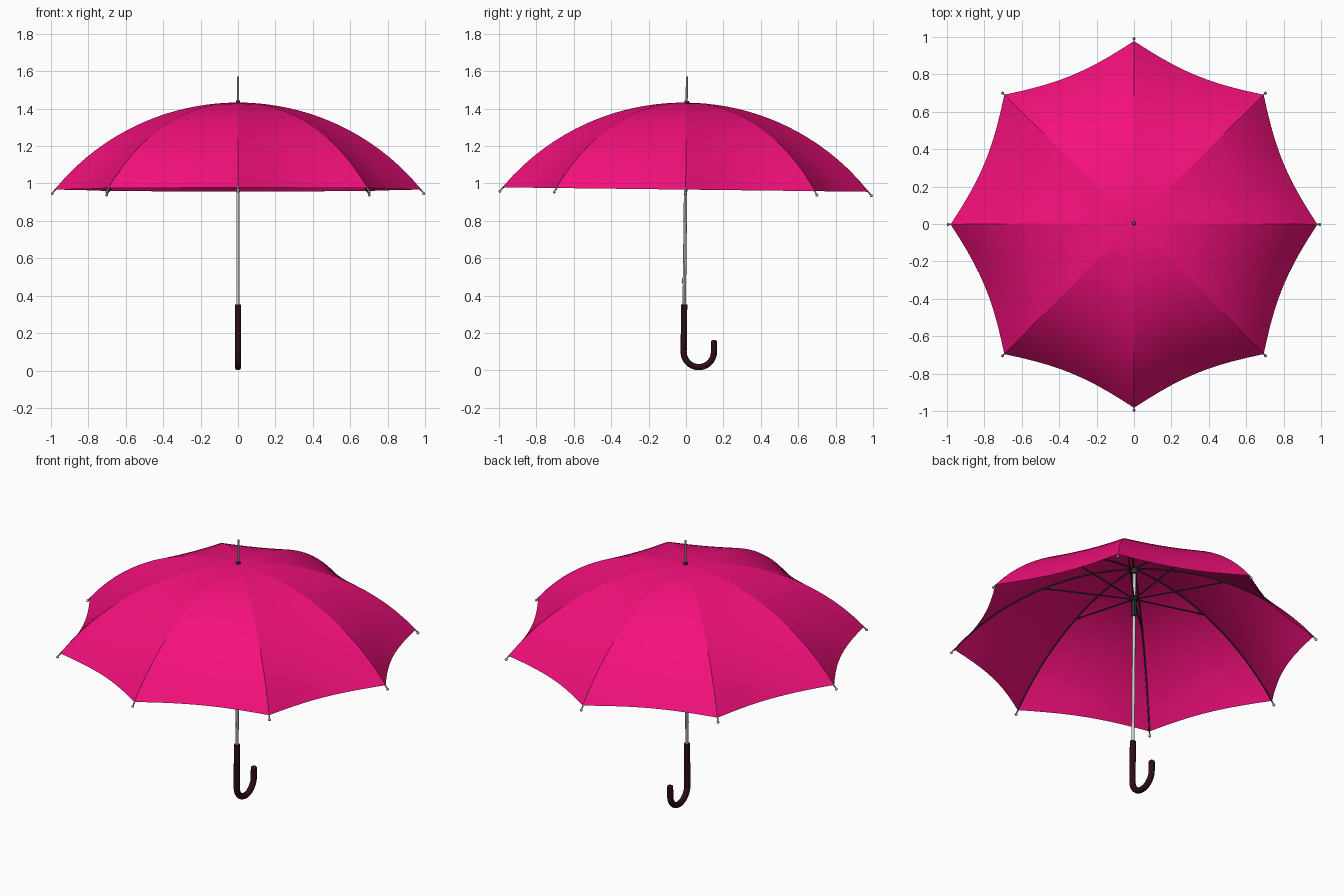
import bpy, bmesh
from math import pi, sin, cos, sqrt
from mathutils import Matrix, Vector

if "Cube" in bpy.data.objects:
    bpy.data.objects.remove(bpy.data.objects["Cube"])

APEX, RAD, DROP = 1.432, 0.98, 0.465
R = (RAD**2 + DROP**2) / (2 * DROP)
# the whole umbrella leans very slightly towards +y
PIVOT = Vector((0, 0, 1.15))
LEAN = Matrix.Translation(PIVOT) @ Matrix.Rotation(-0.012, 4, 'X') @ Matrix.Translation(-PIVOT)


def material(name, col):
    m = bpy.data.materials.new(name)
    m.diffuse_color = (*col, 1)
    m.use_nodes = True
    m.node_tree.nodes["Principled BSDF"].inputs["Base Color"].default_value = m.diffuse_color
    return m


PINK = material("pink_fabric", (0.9, 0.005, 0.2))
BROWN = material("dark_wood", (0.025, 0.004, 0.006))
DARK = material("dark_metal", (0.03, 0.03, 0.035))


def add(name, mesh, mat=None):
    o = bpy.data.objects.new(name, mesh)
    bpy.context.collection.objects.link(o)
    if mat:
        mesh.materials.clear()
        mesh.materials.append(mat)
    o.matrix_world = LEAN
    return o


def dome(r):
    return APEX - R + sqrt(R * R - r * r)


def tube(name, paths, radius, mat=None, res=2):
    cu = bpy.data.curves.new(name + "_path", 'CURVE')
    cu.dimensions = '3D'
    cu.bevel_depth, cu.bevel_resolution, cu.use_fill_caps = radius, res, True
    for pts in paths:
        s = cu.splines.new('POLY')
        s.points.add(len(pts) - 1)
        for p, q in zip(s.points, pts):
            p.co = (*q, 1)
        s.use_smooth = True
    tmp = bpy.data.objects.new("tmp", cu)
    bpy.context.collection.objects.link(tmp)
    bpy.context.view_layer.update()
    me = bpy.data.meshes.new_from_object(tmp.evaluated_get(bpy.context.evaluated_depsgraph_get()))
    bpy.data.objects.remove(tmp)
    return add(name, me, mat)


def radial(profile):
    # repeat an (r, z) profile along all eight ribs
    return [[(r * cos(k * pi / 4), r * sin(k * pi / 4), z) for r, z in profile] for k in range(8)]


# canopy: eight gores with scalloped rims
RINGS, SEG = 18, 10
bm = bmesh.new()
apex = bm.verts.new((0, 0, APEX))
rings = []
for i in range(1, RINGS + 1):
    t = i / RINGS
    ring = []
    for j in range(8 * SEG):
        u = 2 * (j % SEG) / SEG - 1
        a = 2 * pi * j / (8 * SEG)
        r = RAD * t * cos(pi / 8) / cos(u * pi / 8) * (1 - 0.047 * t * (1 - u * u))
        ring.append(bm.verts.new((r * cos(a), r * sin(a), dome(RAD * t))))
    rings.append(ring)
n = 8 * SEG
for j in range(n):
    k = (j + 1) % n
    bm.faces.new((apex, rings[0][j], rings[0][k]))
    for a, b in zip(rings, rings[1:]):
        bm.faces.new((a[j], b[j], b[k], a[k]))
for f in bm.faces:
    f.smooth = True
for j in range(0, n, SEG):  # crease along each rib
    col = [apex] + [ring[j] for ring in rings]
    for a, b in zip(col, col[1:]):
        bm.edges.get((a, b)).smooth = False
me = bpy.data.meshes.new("canopy")
bm.to_mesh(me)
bm.free()
add("canopy", me, PINK)

# ribs under the fabric, ending in small tips
rib = [(0.012 + (RAD - 0.012) * i / 16, dome(0.012 + (RAD - 0.012) * i / 16) - 0.006) for i in range(17)]
tube("ribs", radial(rib), 0.004, DARK, 1)
tube("rib_tips", radial([(0.972, 0.972), (0.994, 0.946)]), 0.004)
bm = bmesh.new()
for k in range(8):
    bmesh.ops.create_uvsphere(bm, u_segments=10, v_segments=6, radius=0.008,
                              matrix=Matrix.Translation((0.993 * cos(k * pi / 4), 0.993 * sin(k * pi / 4), 0.946)))
me = bpy.data.meshes.new("tip_balls")
bm.to_mesh(me)
bm.free()
add("tip_balls", me)

# stretchers from the runner to the middle of each rib
tube("stretchers", radial([(0.012, 1.24), (0.49, dome(0.49) - 0.008)]), 0.004, DARK, 1)

# shaft, runner, hubs and spike
tube("shaft", [[(0, 0, 0.3), (0, 0, 1.44)]], 0.009, None, 4)
tube("spike", [[(0, 0, 1.43), (0, 0, 1.572)]], 0.006, None, 3)
tube("runner", [[(0, 0, 1.13), (0, 0, 1.23)]], 0.013, DARK, 4)
tube("runner_collar", [[(0, 0, 1.23), (0, 0, 1.25)]], 0.02, DARK, 4)
tube("top_hub", [[(0, 0, 1.395), (0, 0, 1.425)]], 0.018, DARK, 4)
tube("top_cap", [[(0, 0, 1.425), (0, 0, 1.442)]], 0.012, DARK, 4)
tube("catch", [[(0, -0.007, 0.46), (0, -0.012, 0.475), (0, -0.007, 0.5)]], 0.004, None, 1)

# hooked handle
h = 0.081
hook = [(0, 0, 0.352), (0, 0, 0.22)]
hook += [(0, h - h * cos(pi * i / 20), 0.1 - h * sin(pi * i / 20)) for i in range(21)]
hook += [(0, 2 * h, 0.155)]
tube("handle", [hook], 0.017, BROWN, 5)
bm = bmesh.new()
bmesh.ops.create_uvsphere(bm, u_segments=14, v_segments=8, radius=0.017,
                          matrix=Matrix.Translation((0, 2 * h, 0.155)) @ Matrix.Diagonal((1, 1, 0.6, 1)))
me = bpy.data.meshes.new("handle_end")
bm.to_mesh(me)
bm.free()
add("handle_end", me, BROWN)

for o in bpy.data.objects:
    if o.name != "canopy":
        o.select_set(True)
        bpy.context.view_layer.objects.active = o
bpy.ops.object.shade_smooth_by_angle()
